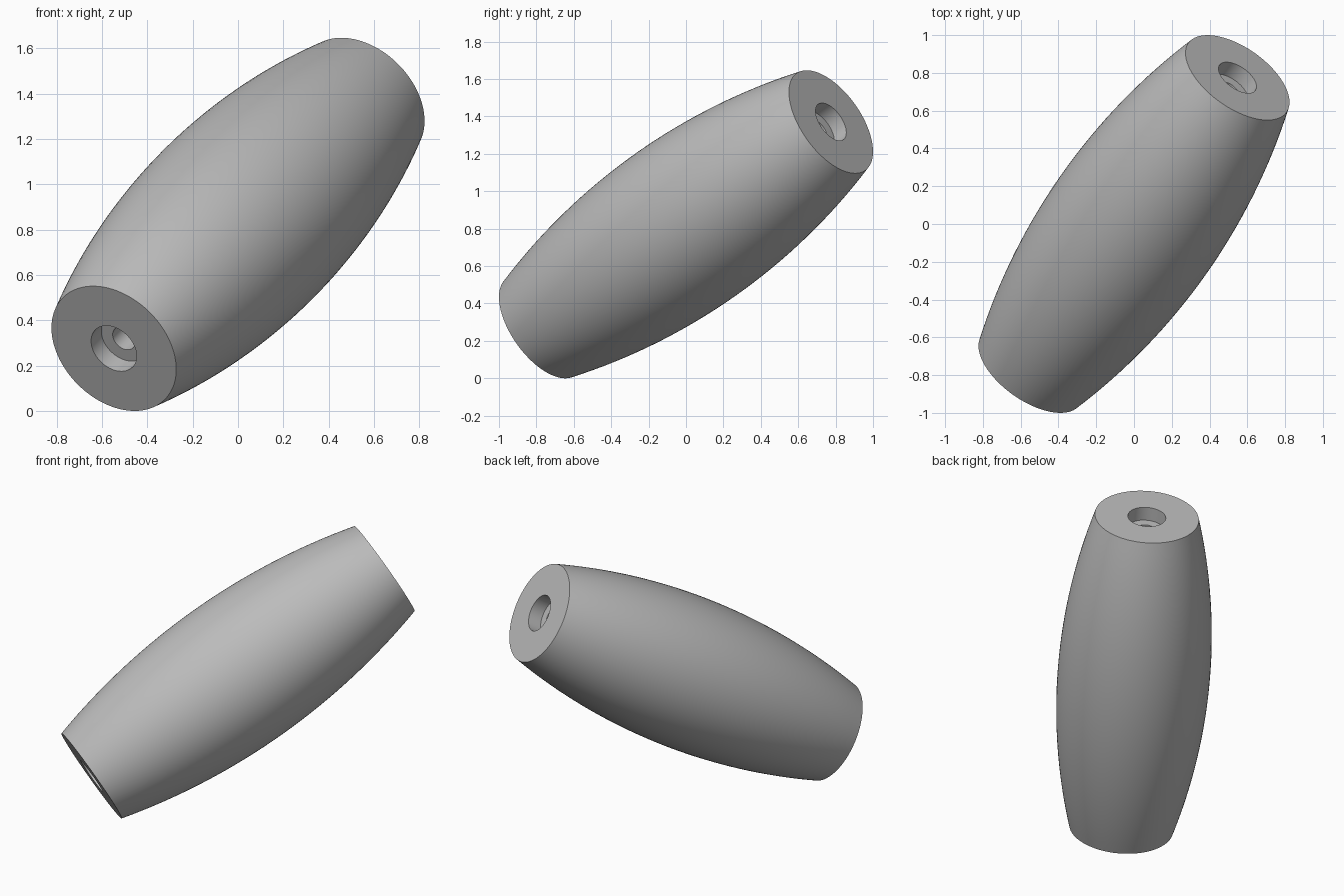
import bpy, bmesh, math
from mathutils import Matrix, Vector

cube = bpy.data.objects.get("Cube")
if cube:
    bpy.data.objects.remove(cube, do_unlink=True)

HALF, END_R, MID_R = 1.096, 0.318, 0.465      # barrel half length and radii
CBORE_R, CBORE_DEPTH, BORE_R = 0.116, 0.09, 0.058
SIDES, STEPS = 96, 32

# Plain grey material
grey = bpy.data.materials.new("plain grey")
grey.use_nodes = True
colour = (0.5, 0.5, 0.5, 1)
grey.diffuse_color = colour
grey.node_tree.nodes["Principled BSDF"].inputs["Base Color"].default_value = colour

# Closed profile (radius, height): bulged outer arc, counterbores, through bore
bulge = MID_R - END_R
arc_r = (HALF ** 2 + bulge ** 2) / (2 * bulge)
heights = [HALF * (2 * i / STEPS - 1) for i in range(STEPS + 1)]
profile = [(MID_R - arc_r + math.sqrt(arc_r ** 2 - h * h), h) for h in heights]
step = HALF - CBORE_DEPTH
profile += [(CBORE_R, HALF), (CBORE_R, step), (BORE_R, step),
            (BORE_R, -step), (CBORE_R, -step), (CBORE_R, -HALF)]

# Revolve the profile
bm = bmesh.new()
verts = [bm.verts.new((r, 0, h)) for r, h in profile]
edges = [bm.edges.new((a, b)) for a, b in zip(verts, verts[1:] + verts[:1])]
bmesh.ops.spin(bm, geom=verts + edges, cent=(0, 0, 0), axis=(0, 0, 1),
               angle=math.tau, steps=SIDES, use_merge=True)
bmesh.ops.remove_doubles(bm, verts=bm.verts, dist=1e-5)
bmesh.ops.recalc_face_normals(bm, faces=bm.faces)

# Tilt the axis towards back, left and up, and rest it on the ground
axis = Vector((0.5, math.sqrt(0.5), 0.5))
turn = axis.to_track_quat("Z", "Y").to_matrix().to_4x4()
bmesh.ops.transform(bm, matrix=turn, verts=bm.verts)
low = min(v.co.z for v in bm.verts)
bmesh.ops.transform(bm, matrix=Matrix.Translation((0, 0, -low)), verts=bm.verts)

mesh = bpy.data.meshes.new("barrel_handle")
bm.to_mesh(mesh)
bm.free()
mesh.materials.append(grey)
handle = bpy.data.objects.new("barrel_handle", mesh)
bpy.context.collection.objects.link(handle)

# Smooth sides with crisp rims
bpy.ops.object.select_all(action="DESELECT")
handle.select_set(True)
bpy.context.view_layer.objects.active = handle
bpy.ops.object.shade_smooth_by_angle(angle=math.radians(30))
